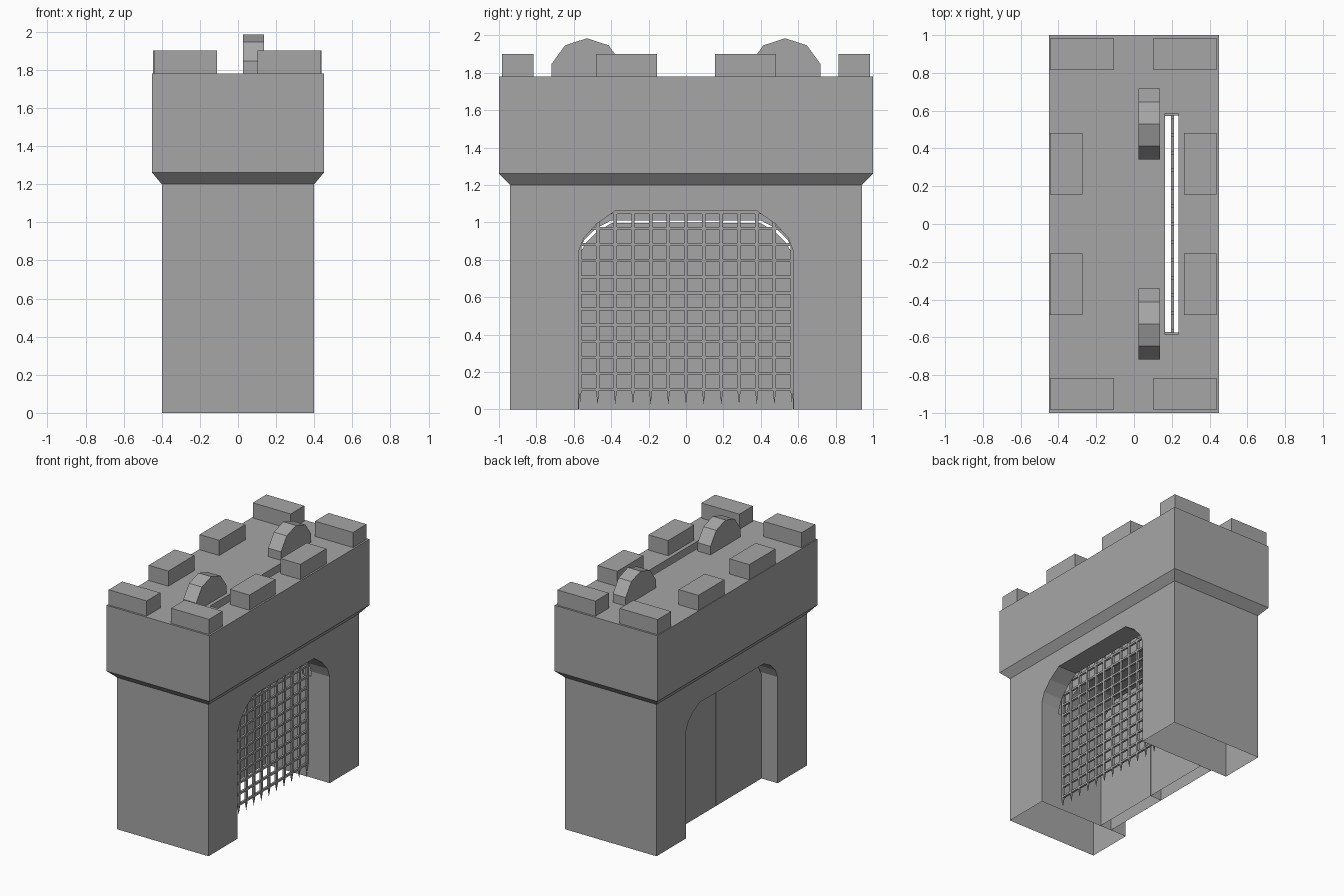
import bpy, bmesh, math

if "Cube" in bpy.data.objects:
    bpy.data.objects.remove(bpy.data.objects["Cube"])

stone = bpy.data.materials.new("stone_grey")
stone.diffuse_color = (0.38, 0.38, 0.38, 1)
stone.use_nodes = True
stone.node_tree.nodes["Principled BSDF"].inputs["Base Color"].default_value = stone.diffuse_color


def finish(name, bm, open_bottom=False):
    bmesh.ops.recalc_face_normals(bm, faces=bm.faces)
    if open_bottom:
        drop_base(bm)
    me = bpy.data.meshes.new(name)
    bm.to_mesh(me)
    bm.free()
    me.materials.append(stone)
    ob = bpy.data.objects.new(name, me)
    bpy.context.collection.objects.link(ob)
    return ob


def drop_base(bm):
    base = [f for f in bm.faces if all(abs(v.co.z) < 1e-4 for v in f.verts)]
    bmesh.ops.delete(bm, geom=base, context='FACES')


def add_box(bm, x0, x1, y0, y1, z0, z1):
    lo = [bm.verts.new(p) for p in ((x0, y0, z0), (x1, y0, z0), (x1, y1, z0), (x0, y1, z0))]
    hi = [bm.verts.new((v.co.x, v.co.y, z1)) for v in lo]
    bm.faces.new(lo[::-1])
    bm.faces.new(hi)
    for i in range(4):
        j = (i + 1) % 4
        bm.faces.new((lo[i], lo[j], hi[j], hi[i]))


def box(name, *dims):
    bm = bmesh.new()
    add_box(bm, *dims)
    return finish(name, bm)


def prism(name, pts, x0, x1, open_bottom=False):
    """Extrude a (y, z) outline along x."""
    bm = bmesh.new()
    a = [bm.verts.new((x0, y, z)) for y, z in pts]
    b = [bm.verts.new((x1, y, z)) for y, z in pts]
    bm.faces.new(a)
    bm.faces.new(b[::-1])
    for i in range(len(pts)):
        j = (i + 1) % len(pts)
        bm.faces.new((a[i], b[i], b[j], a[j]))
    return finish(name, bm, open_bottom)


def arch(half, base):
    right = [(half[0][0], base)] + half
    return right + [(-y, z) for y, z in reversed(right)]


# Gatehouse walls: stacked rectangular rings with a flared upper storey
bm = bmesh.new()
rings = []
for hx, hy, z in ((0.4, 0.94, 0), (0.4, 0.94, 1.2), (0.45, 1.0, 1.26), (0.45, 1.0, 1.78)):
    rings.append([bm.verts.new((sx * hx, sy * hy, z))
                  for sx, sy in ((-1, -1), (1, -1), (1, 1), (-1, 1))])
for a, b in zip(rings, rings[1:]):
    for i in range(4):
        j = (i + 1) % 4
        bm.faces.new((a[i], a[j], b[j], b[i]))
bm.faces.new(rings[0][::-1])
bm.faces.new(rings[-1])
walls = finish("gatehouse_walls", bm)

# Arched passage (taller on the gate side) and the slot the gate slides in
tall = [(0.575, 0.84), (0.547, 0.915), (0.48, 0.99), (0.38, 1.06)]
low = [(0.573, 0.84), (0.545, 0.905), (0.485, 0.965), (0.40, 1.01)]
cutters = [prism("gate_side_cutter", arch(tall, -0.2), 0.2, 0.7),
           prism("door_side_cutter", arch(low, -0.2), -0.7, 0.205),
           box("slot_cutter", 0.165, 0.235, -0.585, 0.585, 0.8, 2.2)]
bpy.context.view_layer.objects.active = walls
for c in cutters:
    m = walls.modifiers.new(c.name, 'BOOLEAN')
    m.operation = 'DIFFERENCE'
    m.solver = 'EXACT'
    m.object = c
    bpy.ops.object.modifier_apply(modifier=m.name)
    bpy.data.objects.remove(c)
bm = bmesh.new()
bm.from_mesh(walls.data)
drop_base(bm)
bm.to_mesh(walls.data)
bm.free()

# Merlons around the roof
for sx in (-1, 1):
    for sy in (-1, 1):
        cx, cy = sx * 0.2725 - 0.003, sy * 0.9
        box("corner_merlon", cx - 0.166, cx + 0.166, cy - 0.085, cy + 0.085, 1.78, 1.9)
        cx, cy = sx * 0.355 - 0.004, sy * 0.318
        box("side_merlon", cx - 0.086, cx + 0.086, cy - 0.163, cy + 0.163, 1.78, 1.9)

# Hoist wheels, half sunk into the roof
for sy in (-1, 1):
    pts = [(sy * 0.53 + 0.198 * math.sin(k * math.pi / 5),
            1.786 + 0.198 * math.cos(k * math.pi / 5)) for k in range(10)]
    prism("hoist_wheel", pts, 0.025, 0.137)

# Double door
for s in (-1, 1):
    pts = [(0.001, 0), (0.57, 0), (0.57, 0.83), (0.535, 0.89), (0.475, 0.95), (0.40, 0.995), (0.001, 1.0)]
    prism("door_leaf", [(s * y, z) for y, z in pts], -0.26, -0.16, True)

# Portcullis: vertical bars with pointed feet, crossed by horizontal bars
bm = bmesh.new()
gx, w = 0.204, 0.009
for i in range(-6, 7):
    y = i * 0.0945
    add_box(bm, gx - w, gx + w, y - w, y + w, 0.105, 1.1)
    tip = bm.verts.new((gx, y, 0.025))
    top = [bm.verts.new((gx + a * w, y + b * w, 0.105))
           for a, b in ((-1, -1), (1, -1), (1, 1), (-1, 1))]
    for k in range(4):
        bm.faces.new((top[k], tip, top[(k + 1) % 4]))
for k in range(12):
    z = 0.105 + k * 0.0862
    add_box(bm, gx - 0.008, gx + 0.008, -0.575, 0.575, z - 0.008, z + 0.008)
finish("portcullis", bm)
